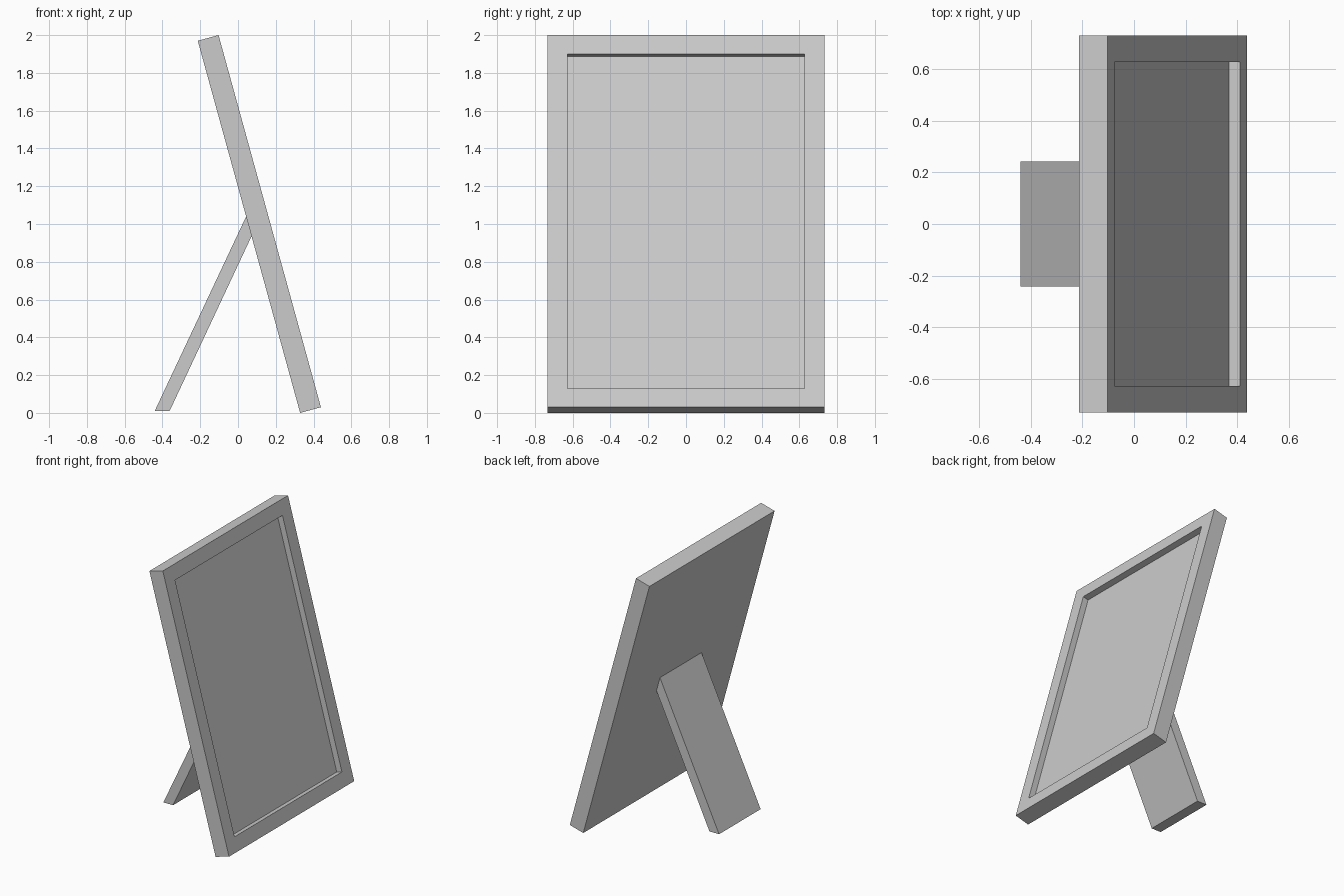
import bpy, bmesh
from mathutils import Vector

if "Cube" in bpy.data.objects:
    bpy.data.objects.remove(bpy.data.objects["Cube"])


def extruded(name, profile, half_width, edit=None):
    """Extrude an (x, z) profile symmetrically along y."""
    bm = bmesh.new()
    base = bm.faces.new([bm.verts.new((x, -half_width, z)) for x, z in profile])
    ext = bmesh.ops.extrude_face_region(bm, geom=[base])
    verts = [g for g in ext["geom"] if isinstance(g, bmesh.types.BMVert)]
    bmesh.ops.translate(bm, verts=verts, vec=(0, 2 * half_width, 0))
    bmesh.ops.recalc_face_normals(bm, faces=bm.faces)
    bm.normal_update()
    if edit:
        edit(bm)
    mesh = bpy.data.meshes.new(name)
    bm.to_mesh(mesh)
    bm.free()
    obj = bpy.data.objects.new(name, mesh)
    bpy.context.collection.objects.link(obj)
    return obj


def picture_recess(bm):
    """Inset the display face and sink it straight back."""
    face = max(bm.faces, key=lambda f: f.normal.x)
    normal = Vector(face.normal)
    bmesh.ops.inset_region(bm, faces=[face], thickness=0.104, use_even_offset=True)
    panel = bmesh.ops.extrude_discrete_faces(bm, faces=[face])["faces"][0]
    bmesh.ops.translate(bm, verts=panel.verts, vec=normal * -0.044)
    bm.normal_update()


# Leaning frame with a shallow rectangular recess
extruded("picture_frame",
         [(0.329, 0.0), (0.439, 0.03), (-0.103, 2.0), (-0.213, 1.97)],
         0.732, picture_recess)

# Rear support, cut flat at the foot and flush against the frame back
extruded("back_stand",
         [(-0.441, 0.01), (-0.362, 0.01), (0.073, 0.938), (0.044, 1.042)],
         0.243)
